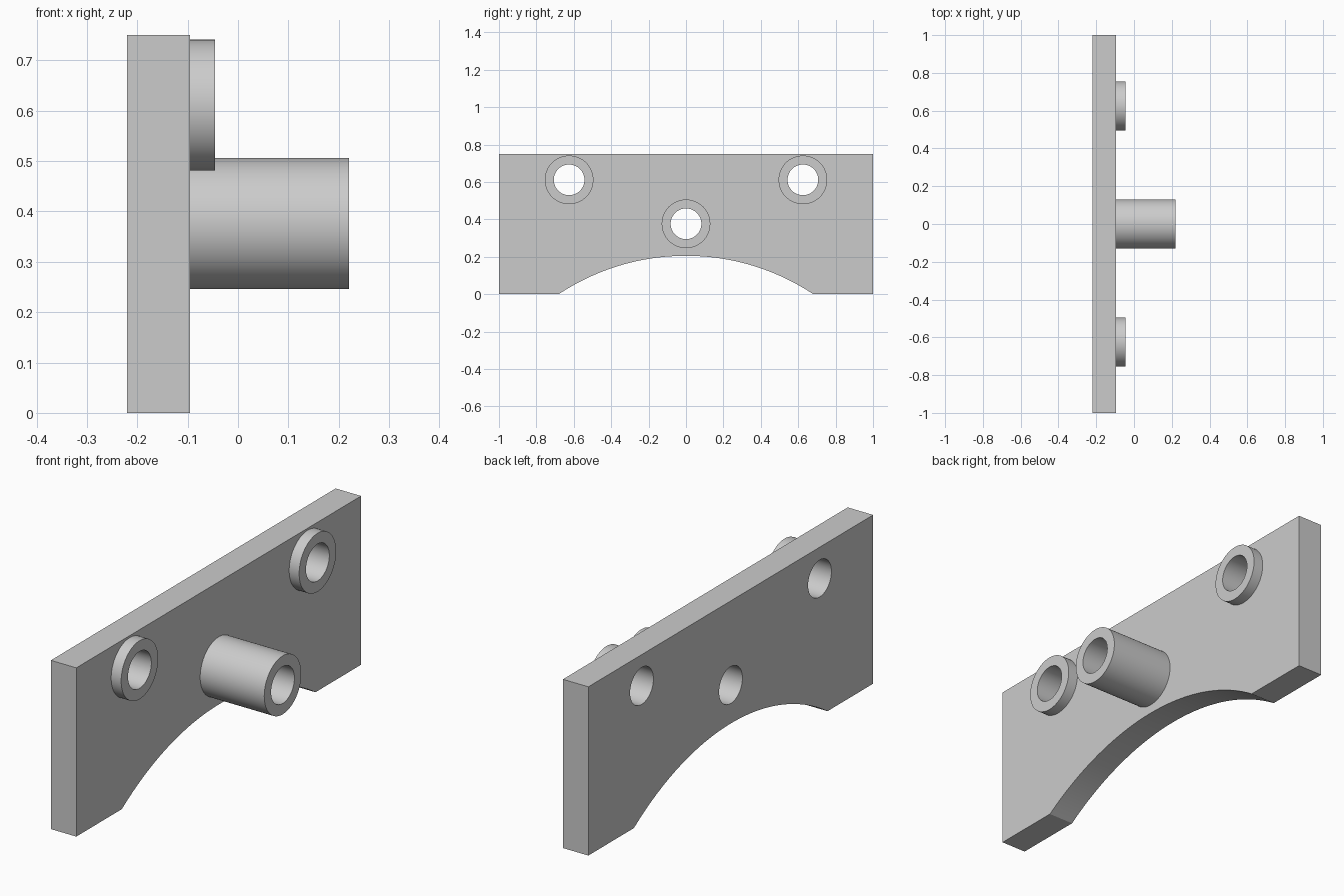
import bpy, bmesh, math
from mathutils import Matrix

if "Cube" in bpy.data.objects:
    bpy.data.objects.remove(bpy.data.objects["Cube"], do_unlink=True)

BACK, FACE = -0.22, -0.095          # plate faces along x
HEIGHT = 0.75
BOSS_R, HOLE_R, SIDES = 0.13, 0.082, 64

grey = bpy.data.materials.new("plain grey")
grey.use_nodes = True
grey.diffuse_color = (0.6, 0.6, 0.6, 1)
grey.node_tree.nodes["Principled BSDF"].inputs["Base Color"].default_value = (0.6, 0.6, 0.6, 1)


def add_object(name, bm):
    bmesh.ops.recalc_face_normals(bm, faces=bm.faces[:])
    mesh = bpy.data.meshes.new(name)
    bm.to_mesh(mesh)
    bm.free()
    mesh.materials.append(grey)
    obj = bpy.data.objects.new(name, mesh)
    bpy.context.collection.objects.link(obj)
    return obj


def select_only(obj):
    bpy.ops.object.select_all(action='DESELECT')
    obj.select_set(True)
    bpy.context.view_layer.objects.active = obj


def smooth(obj):
    select_only(obj)
    bpy.ops.object.shade_smooth_by_angle(angle=math.radians(30))


def tube(name, y, z, x_end):
    """Hollow boss standing on the plate face, spun round the x axis."""
    bm = bmesh.new()
    section = [(FACE, HOLE_R), (x_end, HOLE_R), (x_end, BOSS_R), (FACE, BOSS_R)]
    verts = [bm.verts.new((x, y + r, z)) for x, r in section]
    edges = [bm.edges.new((verts[i - 1], verts[i])) for i in range(len(verts))]
    bmesh.ops.spin(bm, geom=verts + edges, cent=(0, y, z), axis=(1, 0, 0),
                   angle=math.tau, steps=SIDES, use_merge=True)
    bmesh.ops.remove_doubles(bm, verts=bm.verts[:], dist=1e-5)
    smooth(add_object(name, bm))


# Plate: rectangle with a shallow arch cut from the lower edge
half, rise = 0.68, 0.205
radius = (half ** 2 + rise ** 2) / (2 * rise)
sweep = math.asin(half / radius)
outline = [(-1, 0), (-1, HEIGHT), (1, HEIGHT), (1, 0)]
steps = 48
for i in range(steps + 1):
    a = sweep * (1 - 2 * i / steps)
    outline.append((radius * math.sin(a), rise - radius + radius * math.cos(a)))
bm = bmesh.new()
side = bm.faces.new([bm.verts.new((BACK, y, z)) for y, z in outline])
grown = bmesh.ops.extrude_face_region(bm, geom=[side], use_keep_orig=True)
bmesh.ops.translate(bm, vec=(FACE - BACK, 0, 0),
                    verts=[g for g in grown["geom"] if isinstance(g, bmesh.types.BMVert)])
plate = add_object("arched_plate", bm)

# Bosses: name, y, z, outer end
bosses = [("right_boss", -0.625, 0.611, -0.046),
          ("left_boss", 0.625, 0.611, -0.046),
          ("centre_boss", 0, 0.376, 0.22)]

# Through holes
bm = bmesh.new()
for name, y, z, x_end in bosses:
    place = Matrix.Translation((FACE, y, z)) @ Matrix.Rotation(math.pi / 2, 4, 'Y')
    bmesh.ops.create_cone(bm, cap_ends=True, segments=SIDES, radius1=HOLE_R,
                          radius2=HOLE_R, depth=0.5, matrix=place)
cutter = add_object("hole_cutter", bm)
cutter.hide_render = True
cut = plate.modifiers.new("holes", 'BOOLEAN')
cut.operation, cut.solver, cut.object = 'DIFFERENCE', 'EXACT', cutter
select_only(plate)
bpy.ops.object.modifier_apply(modifier=cut.name)
bpy.data.objects.remove(cutter, do_unlink=True)
smooth(plate)

for boss in bosses:
    tube(*boss)
